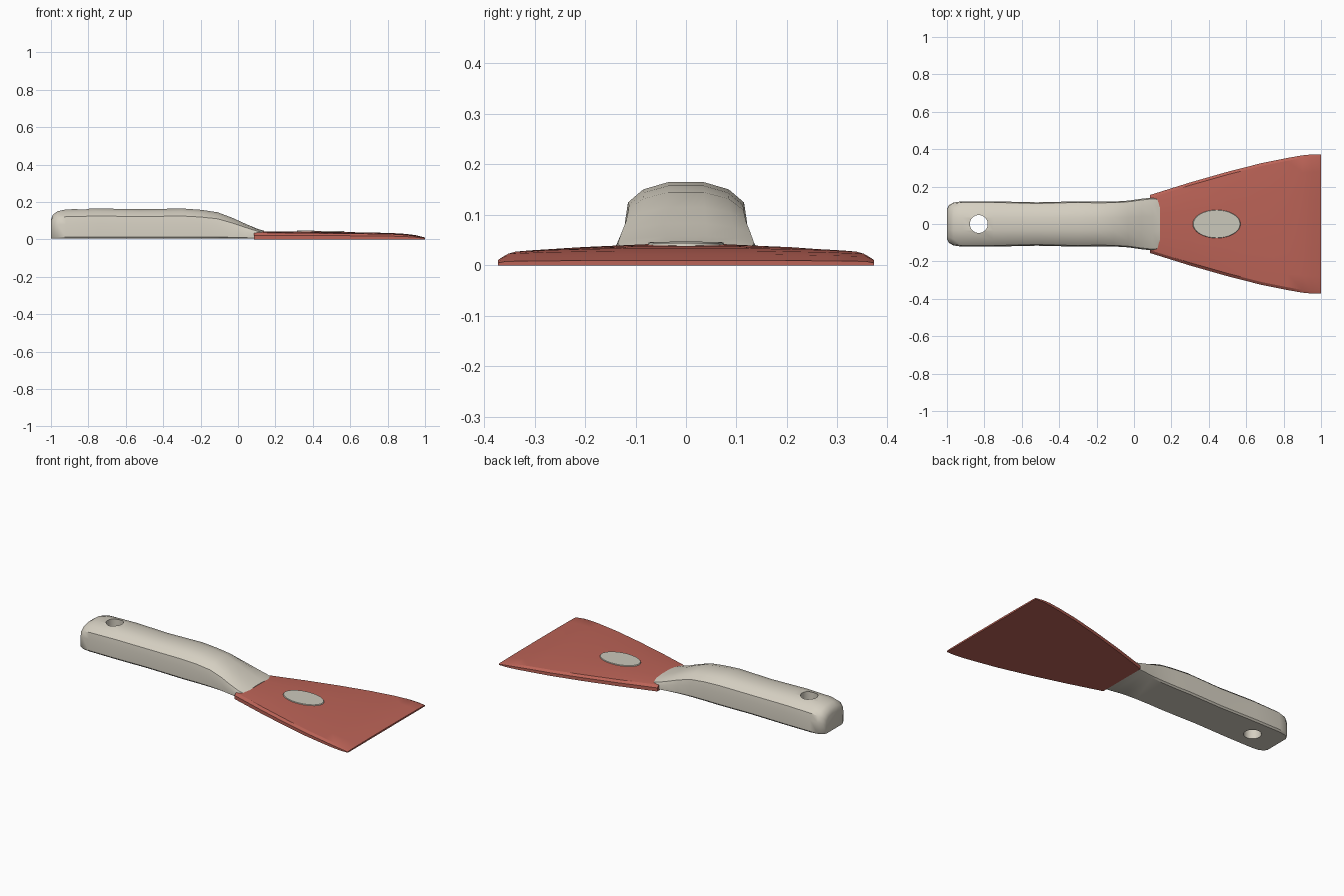
import bpy, bmesh, math

cube = bpy.data.objects.get("Cube")
if cube:
    bpy.data.objects.remove(cube, do_unlink=True)


def material(name, rgb):
    m = bpy.data.materials.new(name)
    m.use_nodes = True
    m.diffuse_color = (*rgb, 1)
    m.node_tree.nodes["Principled BSDF"].inputs["Base Color"].default_value = (*rgb, 1)
    return m


cream = material("warm_cream", (0.67, 0.63, 0.54))
red = material("brick_red", (0.50, 0.125, 0.095))
grey = material("badge_grey", (0.60, 0.58, 0.50))


def finish(name, bm, mat, angle=40):
    bmesh.ops.recalc_face_normals(bm, faces=bm.faces)
    me = bpy.data.meshes.new(name)
    bm.to_mesh(me)
    bm.free()
    me.materials.append(mat)
    ob = bpy.data.objects.new(name, me)
    bpy.context.collection.objects.link(ob)
    smooth(ob, angle)
    return ob


def smooth(ob, angle):
    bpy.ops.object.select_all(action="DESELECT")
    ob.select_set(True)
    bpy.context.view_layer.objects.active = ob
    bpy.ops.object.shade_smooth_by_angle(angle=math.radians(angle))


def loft(sections):
    """Bridge mirrored half sections [(x, [(y, z), ...]), ...] along x."""
    bm = bmesh.new()
    rings = []
    for x, half in sections:
        full = half + [(-y, z) for y, z in reversed(half)]
        rings.append([bm.verts.new((x, y, z)) for y, z in full])
    n = len(rings[0])
    for a, b in zip(rings, rings[1:]):
        for i in range(n):
            j = (i + 1) % n
            bm.faces.new((a[i], a[j], b[j], b[i]))
    bm.faces.new(rings[0])
    bm.faces.new(rings[-1])
    return bm


# Handle: flat underside, rounded top; rows are x, half width, top height
profile = [(0.93, 0), (1, 0.06), (1, 0.5), (0.95, 0.75), (0.7, 0.91), (0.29, 1)]
stations = [(-1, 0.08, 0.105), (-0.99, 0.1, 0.132), (-0.965, 0.115, 0.15),
            (-0.92, 0.121, 0.16), (-0.75, 0.121, 0.165), (-0.52, 0.116, 0.161),
            (-0.3, 0.121, 0.165), (-0.2, 0.119, 0.158), (-0.11, 0.12, 0.145),
            (-0.03, 0.125, 0.115), (0.04, 0.135, 0.083), (0.1, 0.142, 0.058),
            (0.125, 0.138, 0.05), (0.14, 0.112, 0.046)]
base = 0.004
handle = finish("handle", loft([
    (x, [(w * y, base + (h - base) * z) for y, z in profile])
    for x, w, h in stations]), cream)

# Hanging hole through the handle
bm = bmesh.new()
bmesh.ops.create_cone(bm, cap_ends=True, segments=32, radius1=0.048, radius2=0.048, depth=0.6)
bmesh.ops.translate(bm, verts=bm.verts, vec=(-0.83, 0, 0.1))
cutter = finish("hole_cutter", bm, cream)
cutter.hide_render = True
mod = handle.modifiers.new("hanging_hole", "BOOLEAN")
mod.object = cutter
mod.operation = "DIFFERENCE"
mod.solver = "EXACT"
bpy.ops.object.select_all(action="DESELECT")
handle.select_set(True)
bpy.context.view_layer.objects.active = handle
bpy.ops.object.modifier_move_to_index(modifier=mod.name, index=0)
bpy.ops.object.modifier_apply(modifier=mod.name)
bpy.data.objects.remove(cutter, do_unlink=True)
smooth(handle, 40)

# Blade: flaring wedge with bevelled sides and a thin front lip
blade_rows = [(0.085, 0.155, 0.043), (0.3, 0.222, 0.042), (0.5, 0.279, 0.04),
              (0.68, 0.325, 0.037), (0.82, 0.353, 0.034), (0.9, 0.367, 0.029),
              (0.95, 0.372, 0.022), (1, 0.372, 0.01)]
blade = finish("blade", loft([
    (x, [(w, 0), (w, 0.5 * h), (w - 0.015, 0.8 * h), (0.75 * w, 0.9 * h), (0.35 * w, h)])
    for x, w, h in blade_rows]), red, 30)

# Oval badge lying on the blade
bm = bmesh.new()
bmesh.ops.create_cone(bm, cap_ends=True, segments=32, radius1=1, radius2=0.96, depth=0.009)
bmesh.ops.scale(bm, verts=bm.verts, vec=(0.13, 0.077, 1))
for v in bm.verts:
    v.co.z += 0.041 - 0.012 * v.co.x
bmesh.ops.translate(bm, verts=bm.verts, vec=(0.442, 0, 0))
finish("oval_badge", bm, grey, 30)
